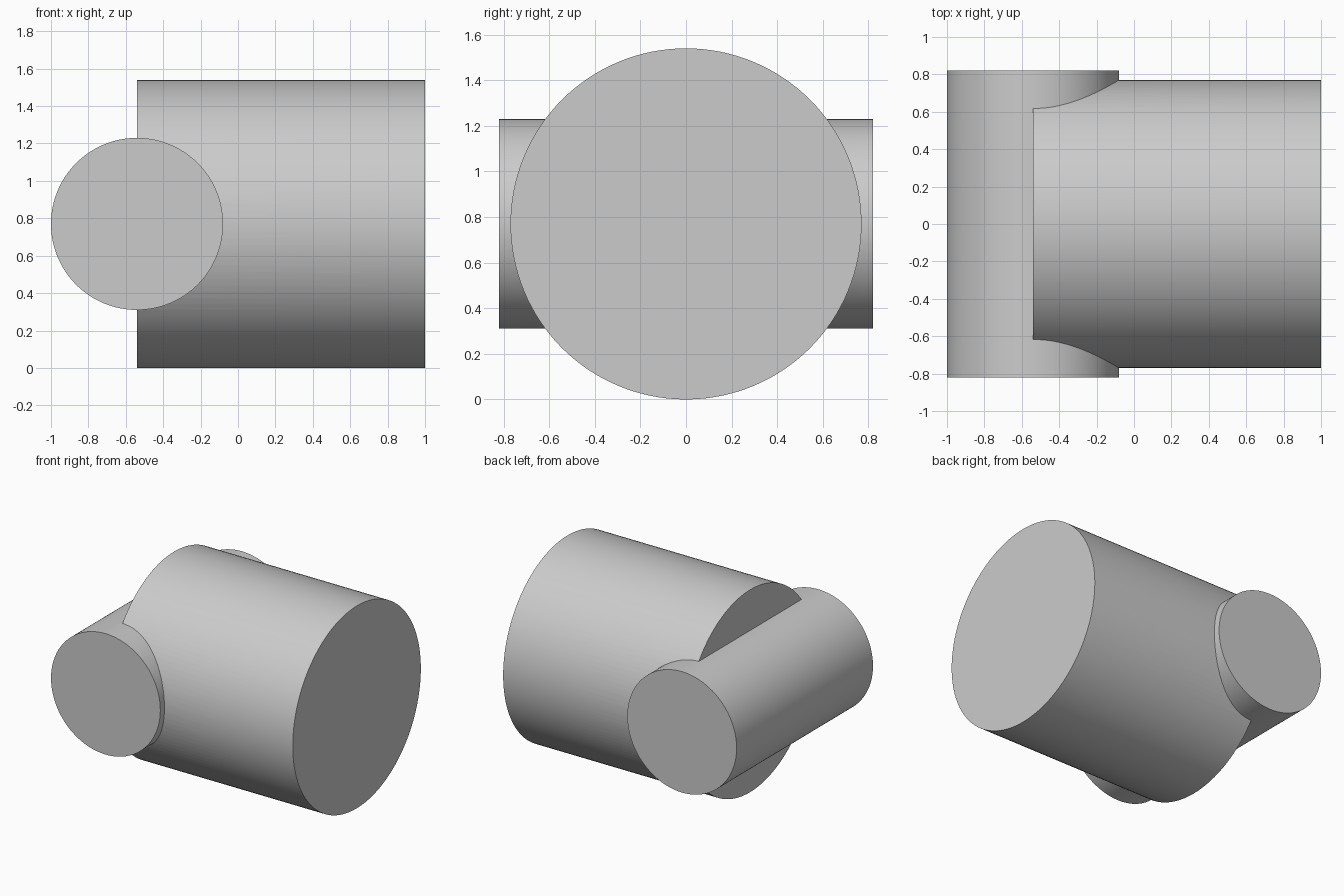
import bpy
from math import pi

cube = bpy.data.objects.get("Cube")
if cube:
    bpy.data.objects.remove(cube, do_unlink=True)

# Single plain grey
GREY = (0.6, 0.6, 0.6, 1)
grey = bpy.data.materials.new("plain_grey")
grey.use_nodes = True
grey.diffuse_color = GREY
grey.node_tree.nodes["Principled BSDF"].inputs["Base Color"].default_value = GREY

BIG_RADIUS, SMALL_RADIUS = 0.77, 0.46
BACK_X, FRONT_X = -0.54, 1.0
CROSS_LENGTH = 1.64


def cylinder(name, radius, length, location, rotation):
    bpy.ops.mesh.primitive_cylinder_add(
        vertices=128, radius=radius, depth=length,
        location=location, rotation=rotation)
    obj = bpy.context.object
    obj.name = obj.data.name = name
    obj.data.materials.append(grey)
    return obj


# Large drum along x, and the smaller cross bar along y through its end
cross_bar = cylinder("cross_bar_cutter", SMALL_RADIUS, CROSS_LENGTH,
                     (BACK_X, 0, BIG_RADIUS), (pi / 2, 0, 0))
drum = cylinder("drum_with_cross_bar", BIG_RADIUS, FRONT_X - BACK_X,
                ((FRONT_X + BACK_X) / 2, 0, BIG_RADIUS), (0, pi / 2, 0))

# Fuse both into one solid
union = drum.modifiers.new("fuse_cross_bar", "BOOLEAN")
union.operation = "UNION"
union.solver = "EXACT"
union.object = cross_bar
bpy.ops.object.modifier_apply(modifier=union.name)
bpy.data.objects.remove(cross_bar, do_unlink=True)

# Smooth round walls, sharp rims
bpy.ops.object.shade_smooth_by_angle(angle=pi / 6)
